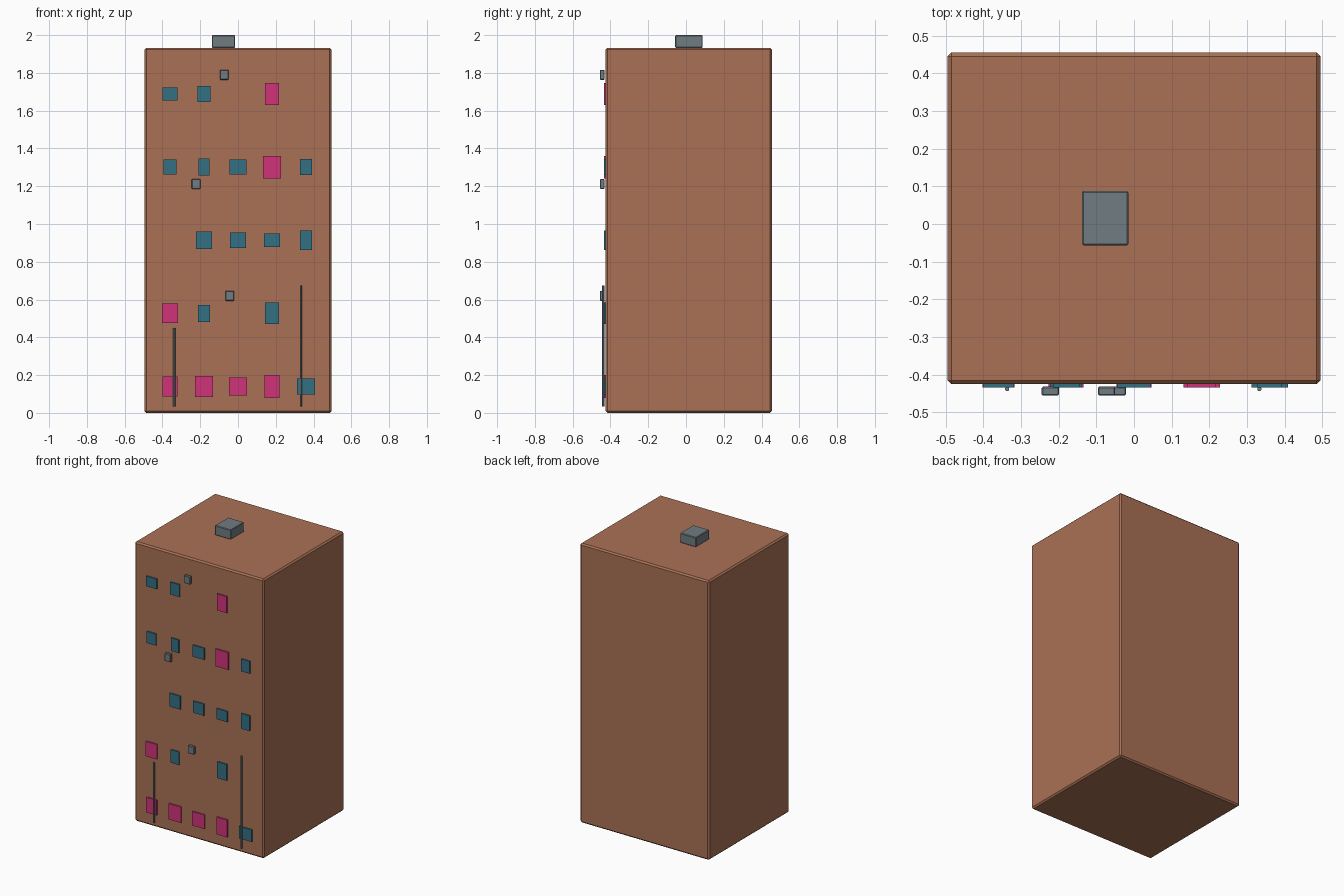
import bpy
import bmesh
from mathutils import Matrix, Vector

cube = bpy.data.objects.get("Cube")
if cube:
    bpy.data.objects.remove(cube, do_unlink=True)


def material(name, color):
    m = bpy.data.materials.new(name)
    m.use_nodes = True
    m.diffuse_color = (*color, 1)
    m.node_tree.nodes["Principled BSDF"].inputs["Base Color"].default_value = (*color, 1)
    return m


brick = material("brick brown", (0.40, 0.165, 0.09))
teal = material("window teal", (0.032, 0.162, 0.225))
pink = material("window pink", (0.63, 0.033, 0.195))
grey = material("metal grey", (0.162, 0.202, 0.225))


def finish(name, bm, mat):
    mesh = bpy.data.meshes.new(name)
    bm.to_mesh(mesh)
    bm.free()
    mesh.materials.append(mat)
    ob = bpy.data.objects.new(name, mesh)
    bpy.context.collection.objects.link(ob)
    return ob


def box(name, low, high, mat, bevel=0.0):
    low, high = Vector(low), Vector(high)
    bm = bmesh.new()
    bmesh.ops.create_cube(bm, size=1, matrix=Matrix.Translation((low + high) / 2)
                          @ Matrix.Diagonal((*(high - low), 1)))
    if bevel:
        bmesh.ops.bevel(bm, geom=bm.edges[:], offset=bevel, segments=1, affect='EDGES')
    return finish(name, bm, mat)


def panel(name, x, z, w, h, front, back, mat, bevel=0.0):
    return box(name, (x - w / 2, front, z - h / 2), (x + w / 2, back, z + h / 2), mat, bevel)


FRONT = -0.425

# Main block and rooftop unit
box("building_block", (-0.495, FRONT, 0), (0.495, 0.455, 1.933), brick, 0.01)
box("rooftop_unit", (-0.138, -0.057, 1.933), (-0.015, 0.088, 2.0), grey, 0.004)

# Windows: floor height -> (column, width, height, material)
floors = {
    0.14: [(-2, .08, .105, pink), (-1, .093, .11, pink), (0, .093, .097, pink),
           (1, .08, .12, pink), (2, .097, .083, teal)],
    0.527: [(-2, .085, .103, pink), (-1, .063, .09, teal), (1, .073, .113, teal)],
    0.914: [(-1, .083, .092, teal), (0, .083, .08, teal), (1, .083, .073, teal),
            (2, .063, .105, teal)],
    1.301: [(-2, .07, .08, teal), (-1, .06, .09, teal), (0, .088, .08, teal),
            (1, .097, .12, pink), (2, .065, .085, teal)],
    1.688: [(-2, .08, .07, teal), (-1, .07, .085, teal), (1, .075, .115, pink)],
}
for level, (z, row) in enumerate(floors.items(), 1):
    for col, w, h, mat in row:
        panel(f"window_floor{level}_col{col + 3}", col * 0.18, z, w, h,
              FRONT - 0.009, FRONT, mat)

# Small wall-mounted cooling units
for i, (x, z) in enumerate([(-0.073, 1.79), (-0.222, 1.212), (-0.044, 0.62)], 1):
    panel(f"wall_unit_{i}", x, z, 0.046, 0.053, -0.455, -0.432, grey, 0.003)

# Drain pipes
for name, x, top in [("right_pipe", -0.337, 0.45), ("left_pipe", 0.333, 0.675)]:
    length = top - 0.035
    bm = bmesh.new()
    bmesh.ops.create_cone(bm, cap_ends=True, segments=8, radius1=0.006, radius2=0.006,
                          depth=length,
                          matrix=Matrix.Translation((x, -0.438, 0.035 + length / 2)))
    finish(name, bm, grey)
